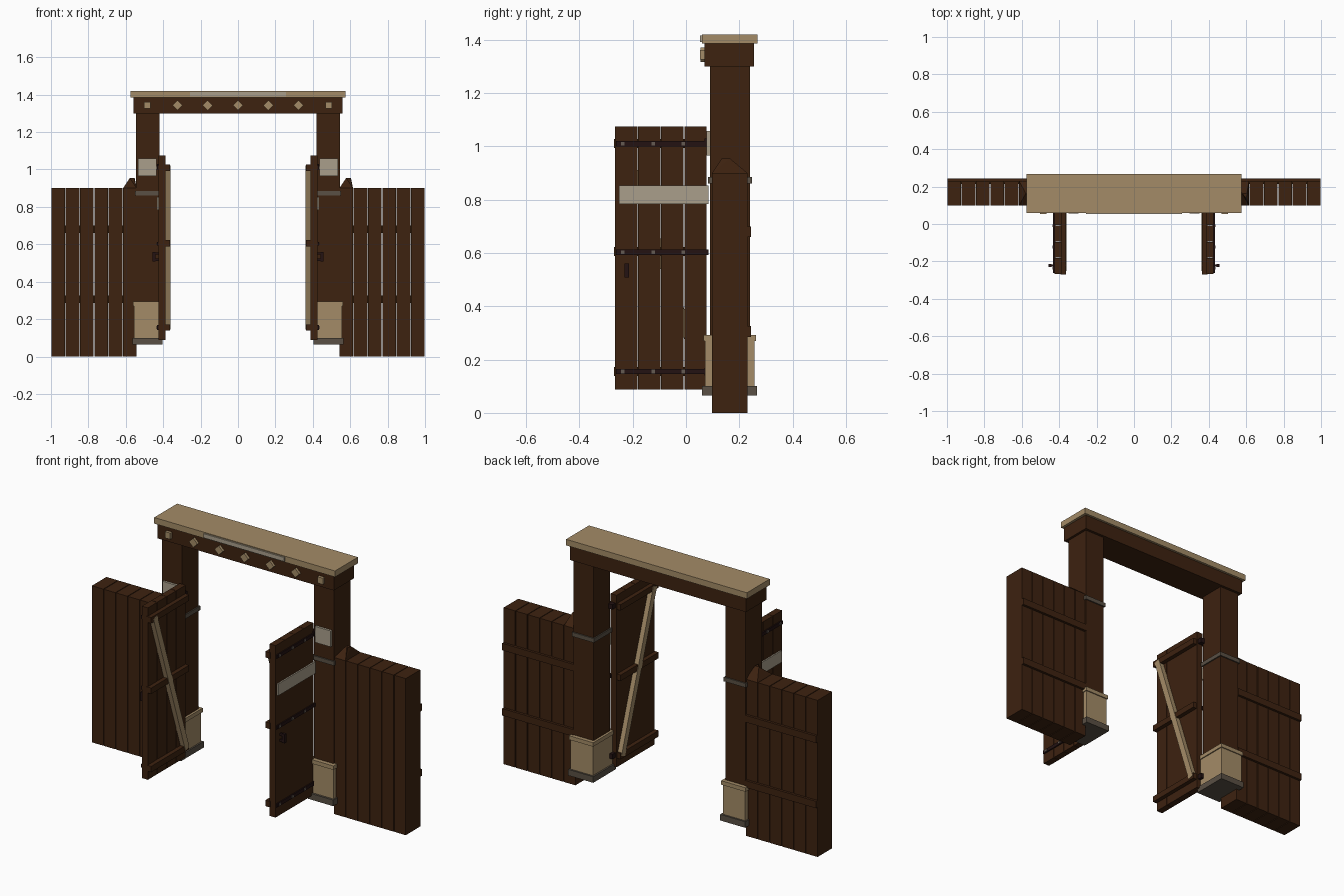
import bpy, bmesh, math
from mathutils import Matrix, Vector

if "Cube" in bpy.data.objects:
    bpy.data.objects.remove(bpy.data.objects["Cube"])


def mat(name, rgb):
    m = bpy.data.materials.new(name)
    m.diffuse_color = (*rgb, 1)
    m.use_nodes = True
    m.node_tree.nodes["Principled BSDF"].inputs["Base Color"].default_value = m.diffuse_color
    return m


WOOD = mat("dark brown wood", (0.047, 0.016, 0.005))
TAN = mat("tan trim", (0.37, 0.26, 0.135))
PALE = mat("pale plate", (0.40, 0.345, 0.26))
STONE = mat("grey stone", (0.10, 0.08, 0.058))
IRON = mat("dark iron", (0.017, 0.006, 0.006))
STUD = mat("rivet grey", (0.13, 0.105, 0.085))


def finish(name, bm, material):
    bmesh.ops.recalc_face_normals(bm, faces=bm.faces)
    me = bpy.data.meshes.new(name)
    bm.to_mesh(me)
    bm.free()
    me.materials.append(material)
    ob = bpy.data.objects.new(name, me)
    bpy.context.collection.objects.link(ob)
    return ob


def add_box(bm, x, y, z, rot=None):
    """Box from (min, max) pairs, optionally turned about its centre."""
    size = [abs(b - a) for a, b in (x, y, z)]
    mid = Vector([(a + b) / 2 for a, b in (x, y, z)])
    m = Matrix.Translation(mid) @ (rot or Matrix()) @ Matrix.Diagonal((*size, 1))
    return bmesh.ops.create_cube(bm, size=1, matrix=m)["verts"]


def box(name, x, y, z, material, rot=None):
    bm = bmesh.new()
    add_box(bm, x, y, z, rot)
    return finish(name, bm, material)


# Lintel, cap and carved studs
box("lintel_beam", (-0.56, 0.56), (0.07, 0.255), (1.30, 1.385), WOOD)
box("lintel_cap", (-0.575, 0.575), (0.06, 0.268), (1.385, 1.42), TAN)
box("cap_front_plate", (-0.257, 0.257), (0.053, 0.061), (1.391, 1.415), PALE)
for i in range(-2, 3):
    box("diamond_stud", (i * 0.162 - 0.019, i * 0.162 + 0.019), (0.055, 0.071),
        (1.324, 1.362), TAN, Matrix.Rotation(math.pi / 4, 4, 'Y'))

for s, side in ((-1, "left"), (1, "right")):
    def sbox(name, x, y, z, material, rot=None):
        return box(side + "_" + name, (s * x[0], s * x[1]), y, z, material, rot)

    # Gate post with plinth, band and plate
    sbox("post", (0.42, 0.546), (0.09, 0.24), (0.08, 1.31), WOOD)
    sbox("plinth_base", (0.404, 0.563), (0.06, 0.266), (0.065, 0.10), STONE)
    sbox("plinth", (0.413, 0.556), (0.072, 0.256), (0.10, 0.27), TAN)
    sbox("plinth_trim", (0.407, 0.561), (0.066, 0.262), (0.27, 0.293), TAN)
    sbox("post_band", (0.413, 0.552), (0.083, 0.247), (0.86, 0.884), STONE)
    sbox("post_plate", (0.435, 0.535), (0.077, 0.091), (0.966, 1.058), PALE)
    sbox("square_stud", (0.468, 0.502), (0.053, 0.071), (1.325, 1.361), TAN)

    # Pointed fence pickets
    pitch = 0.46 / 6
    bm = bmesh.new()
    for i in range(6):
        cx = s * (0.54 + pitch * (i + 0.5))
        w = pitch / 2 - 0.002
        add_box(bm, (cx - w, cx + w), (0.098, 0.23), (0, 0.90))
        bm.faces.ensure_lookup_table()
        top = max(bm.faces[-6:], key=lambda f: f.calc_center_median().z)
        tip = bmesh.ops.poke(bm, faces=[top])["verts"][0]
        tip.co.z = 0.955
    finish(side + "_fence_pickets", bm, WOOD)
    for z in (0.305, 0.68):
        sbox("fence_rail", (0.546, 0.998), (0.215, 0.244), (z - 0.02, z + 0.02), WOOD)

    # Open door leaf made of planks
    bm = bmesh.new()
    for i in range(4):
        y = -0.266 + i * 0.0865
        add_box(bm, (s * 0.387, s * 0.425), (y, y + 0.084), (0.087, 1.075))
    finish(side + "_door_planks", bm, WOOD)

    # Inner rails and diagonal brace
    for z in (0.155, 0.605, 1.01):
        sbox("door_rail", (0.363, 0.392), (-0.27, 0.075), (z - 0.017, z + 0.017), WOOD)
    a, b = Vector((0, 0.055, 0.15)), Vector((0, -0.235, 1.015))
    mid, length = (a + b) / 2, (b - a).length
    angle = math.atan2(a.y - b.y, b.z - a.z)
    sbox("door_brace", (0.36, 0.388), (mid.y - 0.018, mid.y + 0.018),
         (mid.z - length / 2, mid.z + length / 2), TAN, Matrix.Rotation(angle, 4, 'X'))

    # Outer iron straps with rivets, and hinge blocks
    for z in (0.155, 0.603, 1.01):
        sbox("door_strap", (0.42, 0.432), (-0.262, 0.085), (z - 0.01, z + 0.01), IRON)
        for y in (-0.237, -0.123, -0.01):
            sbox("strap_rivet", (0.43, 0.436), (y - 0.007, y + 0.007),
                 (z - 0.007, z + 0.007), STUD)
    for z in (0.155, 1.015):
        sbox("hinge", (0.395, 0.434), (0.07, 0.104), (z - 0.014, z + 0.014), IRON)

    # Outer plate and handle
    sbox("door_plate", (0.424, 0.433), (-0.252, 0.085), (0.784, 0.852), PALE)
    sbox("handle_grip", (0.44, 0.458), (-0.23, -0.214), (0.508, 0.56), IRON)
    for z in (0.517, 0.551):
        sbox("handle_mount", (0.42, 0.45), (-0.228, -0.216), (z - 0.006, z + 0.006), IRON)
